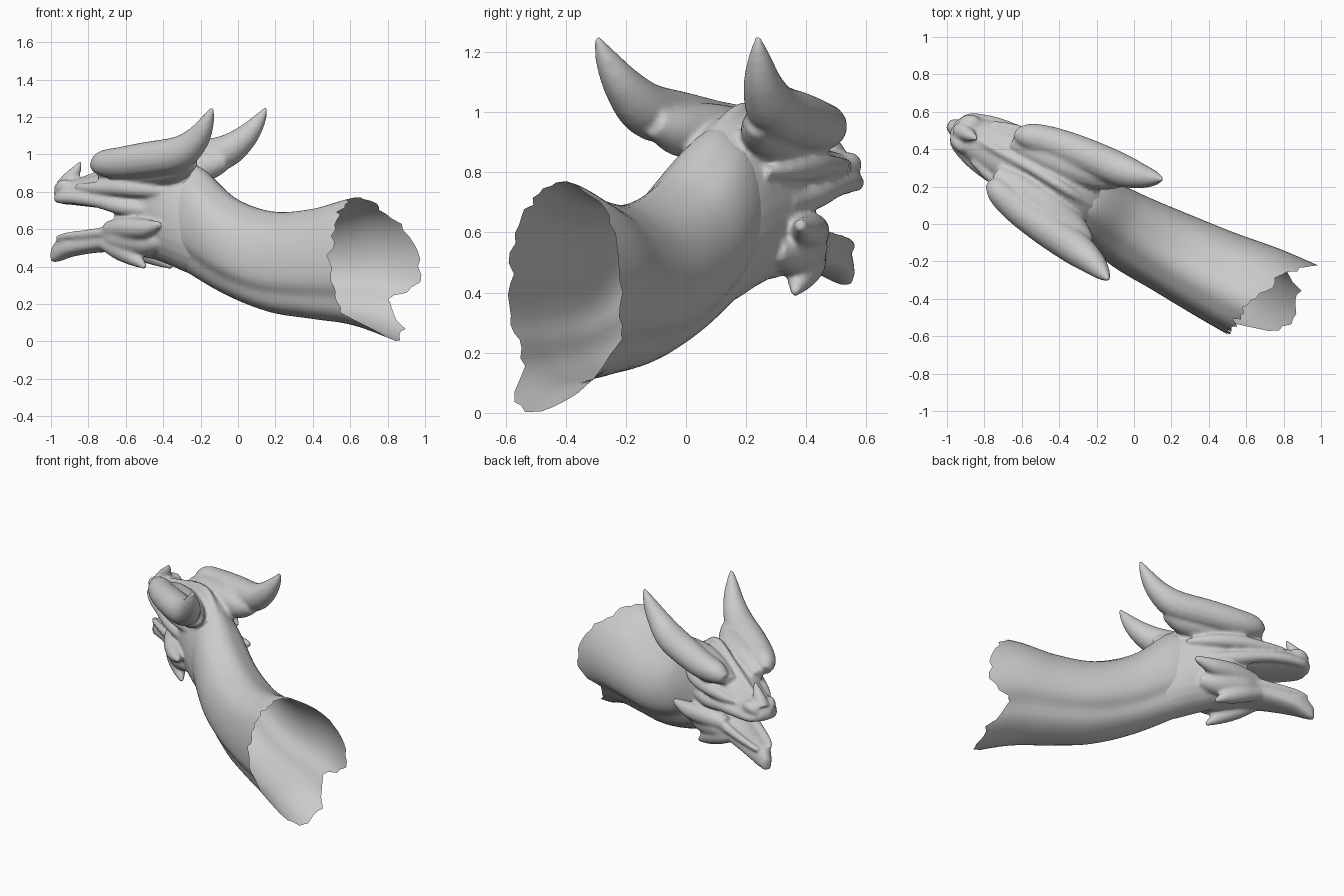
import bpy, bmesh, math, random
from mathutils import Vector

if "Cube" in bpy.data.objects:
    bpy.data.objects.remove(bpy.data.objects["Cube"])

random.seed(4)
F, L = Vector((-0.88, 0.475, 0)), Vector((0.475, 0.88, 0))


def world(s, t, z):
    """s = forward along the animal, t = sideways, z = up."""
    return F * s + L * t + Vector((0, 0, z))


def spline(rows, u):
    """Catmull-Rom through rows of numbers, u from 0 to 1."""
    n = len(rows) - 1
    i = min(int(u * n), n - 1)
    f = u * n - i
    a, b, c, d = (rows[max(0, min(n, i + k))] for k in (-1, 0, 1, 2))
    return [q + 0.5 * f * (r - p + f * (2 * p - 5 * q + 4 * r - w + f * (3 * (q - r) + w - p)))
            for p, q, r, w in zip(a, b, c, d)]


def skin(bm, rings, capped=True):
    vs = [[bm.verts.new(p) for p in r] for r in rings]
    n = len(vs[0])
    for a, b in zip(vs, vs[1:]):
        for i in range(n):
            j = (i + 1) % n
            bm.faces.new((a[i], a[j], b[j], b[i]))
    if capped:
        bm.faces.new(vs[0])
        bm.faces.new(vs[-1][::-1])


def loft(bm, rows, power=0.85, n=28, steps=30):
    """Rows: s, top, bottom, half width, sideways offset."""
    rings = []
    for k in range(steps + 1):
        s, top, bot, w, off = spline(rows, k / steps)
        ring = []
        for i in range(n):
            a = 2 * math.pi * i / n
            x, y = math.sin(a), math.cos(a)
            x = math.copysign(abs(x) ** power, x)
            y = math.copysign(abs(y) ** power, y)
            ring.append(world(s, off + w * x * (1 - 0.12 * y),
                              (top + bot) / 2 + y * (top - bot) / 2))
        rings.append(ring)
    skin(bm, rings)


def horn(bm, rows, sides=(-1, 1), off=0, n=16, steps=24):
    """Tapered tube; rows: s, t, z, radius. Repeated on each side."""
    for m in sides:
        pts = [spline(rows, k / steps) for k in range(steps + 1)]
        pos = [world(p[0], p[1] * m + off, p[2]) for p in pts]
        rings = []
        for k, p in enumerate(pos):
            d = (pos[min(k + 1, steps)] - pos[max(k - 1, 0)]).normalized()
            side = d.cross(Vector((0, 0, 1))).normalized()
            up = side.cross(d)
            r = max(pts[k][3], 0.004)
            rings.append([p + r * (side * math.cos(a) + up * math.sin(a))
                          for a in (2 * math.pi * i / n for i in range(n))])
        skin(bm, rings)


def finish(bm, name):
    bmesh.ops.recalc_face_normals(bm, faces=bm.faces)
    for f in bm.faces:
        f.smooth = True
    me = bpy.data.meshes.new(name)
    bm.to_mesh(me)
    bm.free()
    ob = bpy.data.objects.new(name, me)
    bpy.context.collection.objects.link(ob)
    return ob


# Head: overlapping forms fused by a remesh
bm = bmesh.new()
# skull
loft(bm, [(.10, .80, .34, .15, -.03), (.25, .945, .355, .172, -.025), (.38, 1.0, .40, .176, -.015),
          (.50, 1.0, .44, .168, 0), (.60, .97, .48, .15, 0), (.69, .93, .53, .12, 0)], 0.97)
# upper jaw and snout
loft(bm, [(.50, .98, .70, .15, 0), (.70, .94, .70, .145, 0), (.85, .89, .715, .13, 0),
          (1.0, .865, .73, .11, 0), (1.06, .845, .735, .08, 0), (1.10, .80, .755, .035, 0)])
# lower jaw
loft(bm, [(.50, .64, .44, .13, 0), (.70, .63, .475, .12, 0), (.85, .595, .475, .10, 0),
          (1.0, .575, .455, .078, 0), (1.08, .555, .43, .052, 0), (1.13, .50, .42, .025, 0)])
# brow horns, and their roots spreading into the skull
horn(bm, [(.78, .14, .93, .035), (.72, .165, .95, .07), (.60, .195, .955, .085),
          (.42, .22, .975, .093), (.22, .24, 1.005, .092), (.10, .262, 1.08, .07),
          (.025, .287, 1.17, .042), (-.02, .305, 1.25, .01)], off=-.022)
horn(bm, [(.78, .09, .90, .04), (.62, .11, .92, .085), (.45, .13, .93, .10),
          (.28, .165, .94, .085), (.17, .20, .97, .05)], off=-.015)
# cheekbone ridge, upper lip, jaw edge
horn(bm, [(.30, .145, .80, .015), (.45, .165, .81, .04), (.62, .165, .82, .045),
          (.80, .14, .82, .032), (.92, .115, .83, .015)])
horn(bm, [(.45, .145, .70, .03), (.62, .145, .72, .045), (.78, .14, .75, .036), (.92, .12, .765, .034),
          (1.04, .08, .765, .028), (1.075, .03, .765, .02)])
horn(bm, [(.60, .11, .60, .045), (.80, .095, .58, .028), (1.0, .068, .565, .02),
          (1.08, .04, .55, .015)])
# nostril bumps
horn(bm, [(.96, .07, .83, .02), (1.01, .07, .83, .038), (1.05, .058, .82, .034),
          (1.08, .045, .80, .015)])
# cheek spikes and the cheek flesh between them
horn(bm, [(.74, .09, .60, .045), (.60, .15, .605, .06), (.46, .205, .605, .052),
          (.335, .25, .625, .018)])
horn(bm, [(.78, .07, .53, .04), (.66, .105, .49, .056), (.56, .13, .445, .044),
          (.48, .15, .395, .012)])
horn(bm, [(.76, .07, .56, .04), (.65, .10, .55, .075), (.50, .12, .54, .08), (.38, .13, .54, .04)])
# nose spike and central crest
horn(bm, [(1.06, 0, .82, .05), (1.02, 0, .87, .042), (.98, 0, .92, .026),
          (.955, 0, .965, .006)], (1,))
horn(bm, [(.95, 0, .86, .02), (.80, 0, .905, .025), (.6, 0, .97, .028),
          (.42, -.01, 1.005, .028), (.28, -.02, .95, .02), (.12, -.03, .82, .01)], (1,))
head = finish(bm, "horned_head")
rm = head.modifiers.new("fuse", 'REMESH')
rm.mode = 'VOXEL'
rm.voxel_size = 0.01
rm.use_smooth_shade = True
sm = head.modifiers.new("soften", 'SMOOTH')
sm.factor = 0.5
sm.iterations = 9

# Neck: open shell with a ragged torn end
# rows: s, top, bottom, half width, offset of sides, extra offset of spine and belly
NECK = [(-1.0, .785, .0, .285, -.01, -.03), (-.75, .77, .085, .268, -.015, -.05),
        (-.5, .71, .12, .245, -.03, -.045), (-.25, .695, .155, .225, -.038, -.035),
        (0, .77, .235, .207, -.045, -.01), (.25, .945, .35, .172, -.025, 0),
        (.5, .92, .49, .11, 0, 0)]
END = [(0, -.73), (45, -.84), (80, -.92), (100, -.98), (122, -.80), (150, -.92), (180, -.98),
       (200, -.95), (212, -.76), (270, -.70), (320, -.73), (360, -.73)]


def torn_end(deg):
    for (a, p), (b, q) in zip(END, END[1:]):
        if deg <= b:
            return p + (q - p) * (deg - a) / (b - a) + random.uniform(-.025, .025)


N, STEPS = 60, 44
ends = [torn_end(360 * i / N) for i in range(N)]
rings = []
for k in range(STEPS + 1):
    ring = []
    for i in range(N):
        a = 2 * math.pi * i / N
        if k < 16:
            s = ends[i] + (-.5 - ends[i]) * k / 16
        else:
            s = -.5 + (k - 16) / (STEPS - 16)
        s, top, bot, w, off, extra = spline(NECK, (s + 1.0) / 1.5)
        deg = abs(math.degrees(a) - 360) if a > math.pi else math.degrees(a)
        # belly groove and spine ridge
        r = 1 - .07 * math.exp(-((deg - 128) / 11) ** 2) - .03 * math.exp(-((deg - 28) / 14) ** 2)
        y = math.cos(a)
        ring.append(world(s, off + extra * y * y + w * r * math.sin(a) * (1 - .05 * y),
                          (top + bot) / 2 + r * y * (top - bot) / 2))
    rings.append(ring)
bm = bmesh.new()
skin(bm, rings, False)
finish(bm, "neck_shell")
